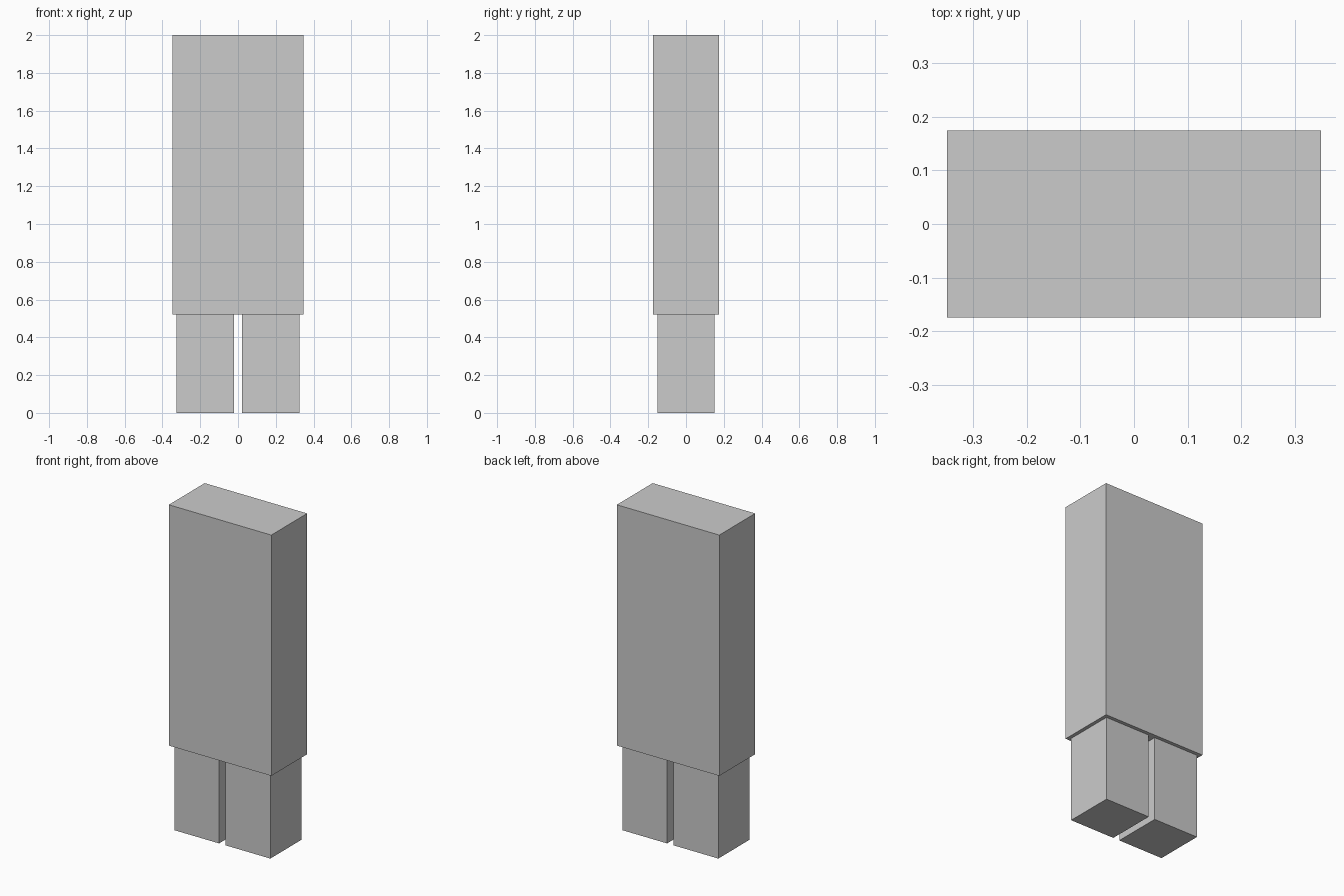
import bpy

if "Cube" in bpy.data.objects:
    bpy.data.objects.remove(bpy.data.objects["Cube"])

U = 2 / 46  # the model sits on a regular block grid, 46 units tall


def box(name, size, centre):
    """Add a box, with size and centre given in grid units."""
    bpy.ops.mesh.primitive_cube_add(size=1, location=[c * U for c in centre])
    obj = bpy.context.object
    obj.name = name
    obj.scale = [s * U for s in size]
    bpy.ops.object.transform_apply(location=False, rotation=False, scale=True)
    return obj


# Tall upper block
box("body", (16, 8, 34), (0, 0, 29))

# Pair of legs with a narrow gap between them
for side, sign in (("left", -1), ("right", 1)):
    box(side + "_leg", (7, 7, 12), (sign * 4, 0, 6))
